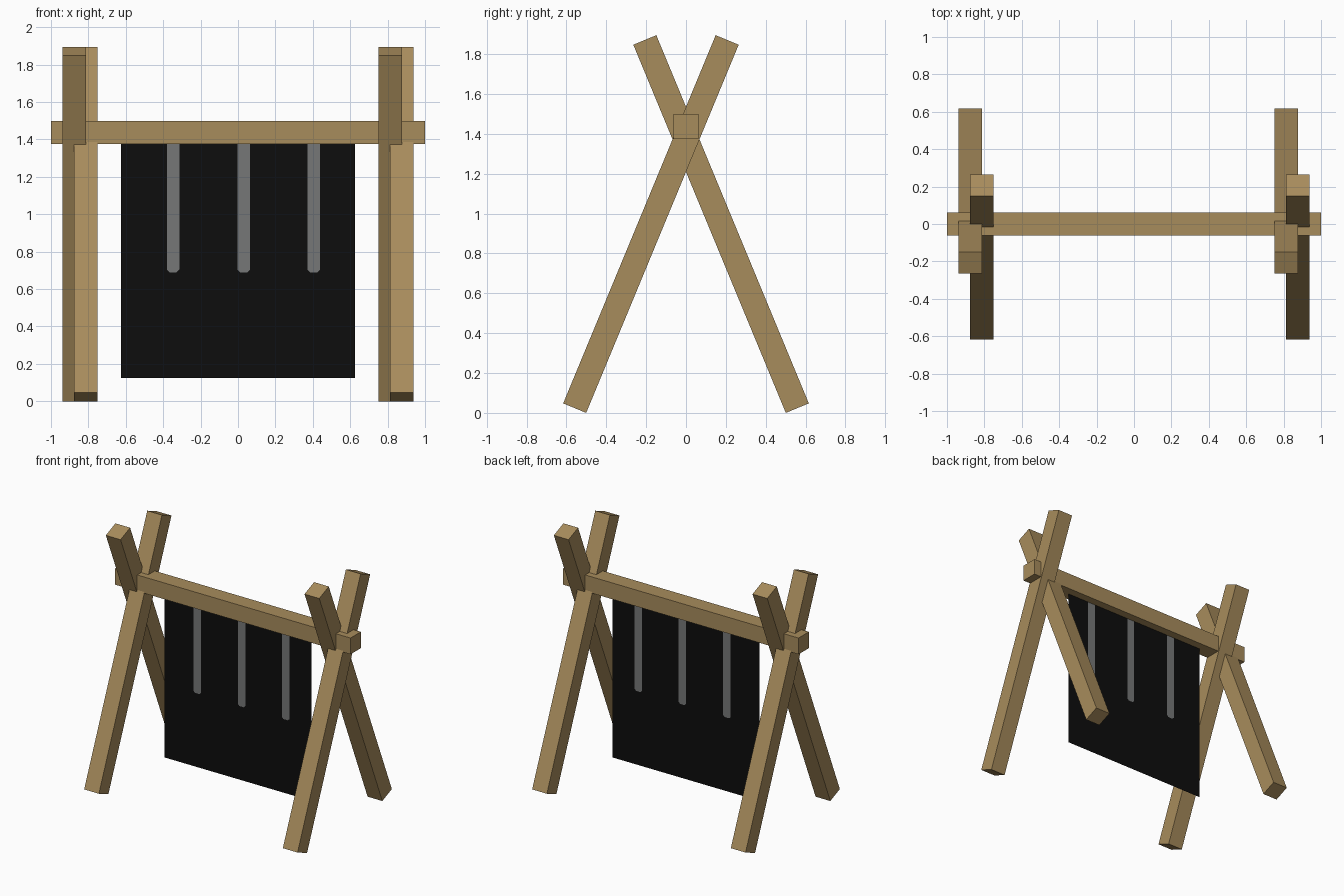
import bpy
import math

cube = bpy.data.objects.get("Cube")
if cube:
    bpy.data.objects.remove(cube)


def make_material(name, rgb):
    mat = bpy.data.materials.new(name)
    mat.use_nodes = True
    mat.diffuse_color = (*rgb, 1)
    mat.node_tree.nodes["Principled BSDF"].inputs["Base Color"].default_value = (*rgb, 1)
    return mat


wood = make_material("wood", (0.39, 0.262, 0.107))
black = make_material("black_cloth", (0.004, 0.004, 0.004))
grey = make_material("grey_stripe", (0.18, 0.185, 0.185))

BEAM = 0.125      # beam thickness
LENGTH = 2.0      # every beam has the same length
LEAN = math.radians(22.5)


def beam(name, location, size, lean=0):
    bpy.ops.mesh.primitive_cube_add(size=1, location=location, rotation=(lean, 0, 0))
    obj = bpy.context.object
    obj.name = name
    obj.scale = size
    obj.data.materials.append(wood)


# Crossed legs at both ends, offset sideways from each other
leg_z = LENGTH / 2 * math.cos(LEAN) + BEAM / 2 * math.sin(LEAN)
for side, x in (("right", -0.844), ("left", 0.844)):
    for end, sign, shift in (("front", -1, 0.031), ("back", 1, -0.031)):
        beam(f"{side}_{end}_leg", (x + shift, sign * 0.176, leg_z),
             (BEAM, BEAM, LENGTH), sign * LEAN)

# Crossbar resting in the crotch of the legs
beam("crossbar", (0, 0, 1.4375), (LENGTH, BEAM, BEAM))

# Hanging cloth: a single sheet, notched where the stripes are set in
TOP, BOTTOM, HALF = 1.375, 0.125, 0.625
STRIPE_END, CUT = 0.69, 0.014


def stripe_outline(x0, x1):
    return [(x0, TOP), (x0, STRIPE_END + CUT), (x0 + CUT, STRIPE_END),
            (x1 - CUT, STRIPE_END), (x1, STRIPE_END + CUT), (x1, TOP)]


stripes = [stripe_outline(x, x + 0.066) for x in (-0.38, -0.002, 0.372)]
outline = [(HALF, TOP), (HALF, BOTTOM), (-HALF, BOTTOM), (-HALF, TOP)]
for stripe in stripes:
    outline += stripe

verts, faces = [], []
for polygon in [outline] + stripes:
    faces.append(range(len(verts), len(verts) + len(polygon)))
    verts += [(x, 0, z) for x, z in polygon]

mesh = bpy.data.meshes.new("hanging_cloth")
mesh.from_pydata(verts, [], [list(f) for f in faces])
mesh.materials.append(black)
mesh.materials.append(grey)
for face in mesh.polygons:
    face.material_index = 0 if face.index == 0 else 1
cloth = bpy.data.objects.new("hanging_cloth", mesh)
bpy.context.collection.objects.link(cloth)
